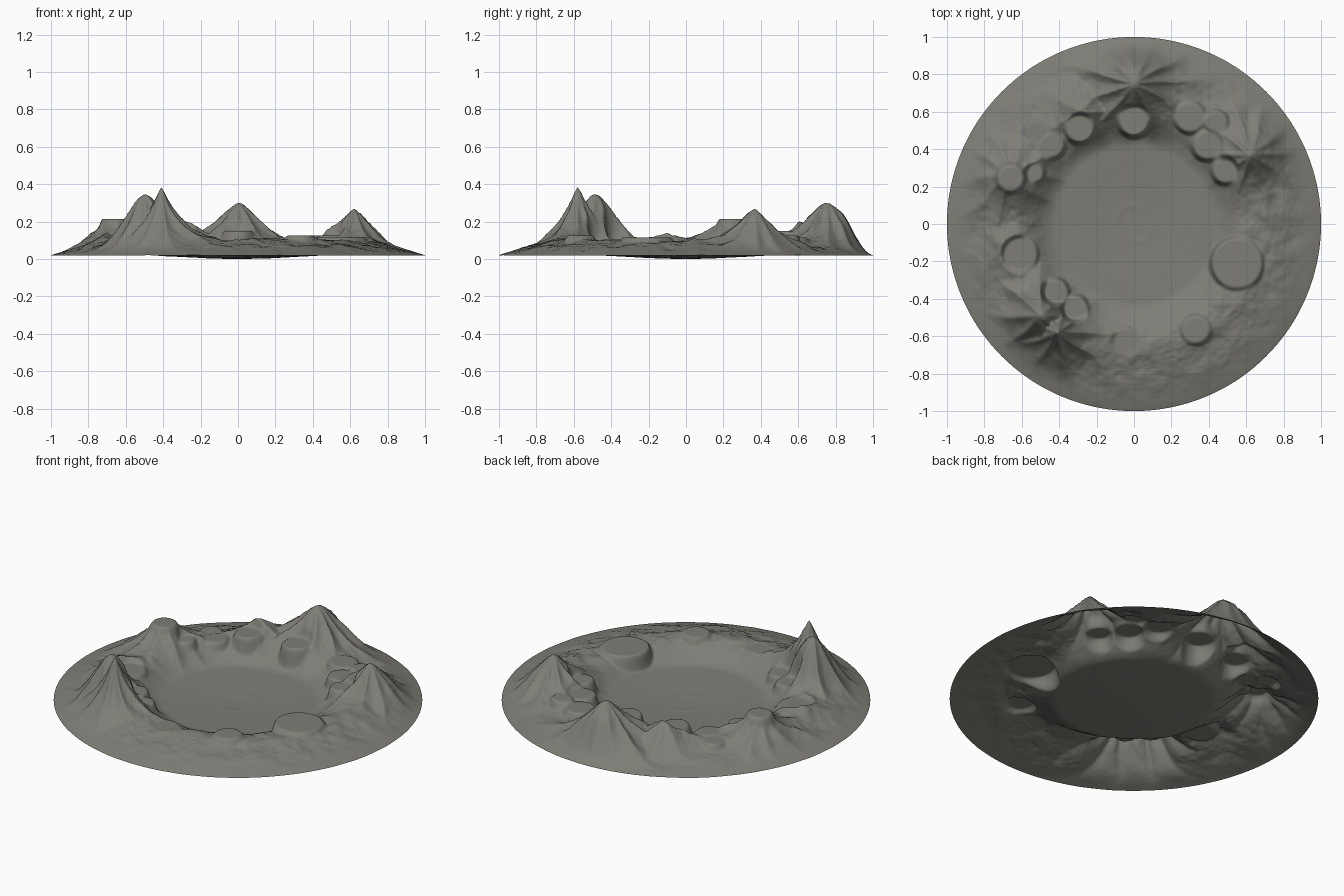
import bpy, bmesh, math
from mathutils import Vector, noise

cube = bpy.data.objects.get("Cube")
if cube:
    bpy.data.objects.remove(cube)

RINGS, SEGMENTS = 170, 440

# Mountains: x, y, height above bank, width, falloff power, flutes, outward stretch
MOUNTAINS = [
    (0, .75, .22, .16, 1.5, 11, .6),
    (.62, .37, .18, .125, 1.3, 10, .8),
    (-.41, -.58, .285, .105, 1.2, 9, 1),
    (-.5, -.49, .24, .13, 1.9, 8, 1),
    (-.66, .245, .13, .15, 1.6, 10, .9),
    (-.28, .6, .115, .12, 1.5, 7, 1),
    (-.67, -.13, .05, .12, 1.6, 5, 1),
]

# Flat pads: x, y, radius, top height
PADS = [
    (0, .55, .07, .15), (-.29, .51, .065, .15), (-.44, .42, .055, .115),
    (-.53, .5, .045, .11), (.3, .57, .07, .115), (.44, .545, .05, .125),
    (.39, .42, .065, .115), (.487, .283, .055, .125), (-.53, .27, .035, .14),
    (-.66, .245, .06, .215), (-.61, -.16, .08, .1), (-.42, -.36, .055, .105),
    (-.315, -.45, .055, .1), (.55, -.21, .125, .115), (.33, -.565, .065, .125),
    (-.04, -.63, .06, .1),
]


def smooth(a, b, t):
    t = max(0, min(1, (t - a) / (b - a)))
    return t * t * (3 - 2 * t)


def mountain(x, y, spec):
    """Fluted cone with radial ridges."""
    mx, my, height, width, power, flutes, stretch = spec
    dx, dy = x - mx, y - my
    d = math.hypot(dx, dy)
    if d > width * 4:
        return 0
    outward = (dx * mx + dy * my) / (math.hypot(mx, my) * max(d, .001))
    s = d / width * (1 + (stretch - 1) * max(0, outward))
    angle = math.atan2(dy, dx)
    wobble = noise.noise(Vector((x * 5, y * 5, 3)))
    ridge = abs(math.sin(angle * flutes / 2 + wobble)) - .6
    s *= 1 + .22 * ridge * smooth(0, .3, s)
    return height * math.exp(-s ** power)


def terrain(x, y):
    r = math.hypot(x, y)
    # Shallow bowl, faint centre ring and outer bank
    inner = smooth(.42, .63, r)
    bank = (.075 - .012 * y) * inner * min(1, (1 - r) / .3) ** .9
    z = .02 * smooth(0, .55, r) + bank
    z += .0015 * math.exp(-((r - .1) / .02) ** 2)
    # Mountains, where neighbours merge at the higher one
    peaks = max(mountain(x, y, m) for m in MOUNTAINS)
    z += peaks * smooth(.38, .55, r) * smooth(0, .17, 1 - r)
    # Eroded rock
    p = Vector((x, y, 0))
    rough = noise.fractal(p * 7, .8, 2.2, 5)
    z += rough * (.001 + .011 * inner * smooth(0, .2, 1 - r))
    # Level pads
    for px, py, radius, top in PADS:
        d = math.hypot(x - px, y - py)
        if d < radius + .03:
            z += (top - z) * (1 - smooth(radius, radius + .03, d))
    return max(z, 0)


# Terrain sheet
bm = bmesh.new()
centre = bm.verts.new((0, 0, terrain(0, 0)))
rings = []
for i in range(1, RINGS + 1):
    r = i / RINGS
    ring = []
    for j in range(SEGMENTS):
        a = math.tau * j / SEGMENTS
        x, y = r * math.cos(a), r * math.sin(a)
        ring.append(bm.verts.new((x, y, terrain(x, y))))
    rings.append(ring)
for j in range(SEGMENTS):
    k = (j + 1) % SEGMENTS
    bm.faces.new((centre, rings[0][j], rings[0][k]))
    for low, high in zip(rings, rings[1:]):
        bm.faces.new((low[j], high[j], high[k], low[k]))
mesh = bpy.data.meshes.new("crater_terrain")
bm.to_mesh(mesh)
bm.free()
mesh.shade_smooth()

# Rock colour
rock = bpy.data.materials.new("grey_rock")
rock.use_nodes = True
colour = (.21, .205, .18, 1)
rock.diffuse_color = colour
rock.node_tree.nodes["Principled BSDF"].inputs["Base Color"].default_value = colour
mesh.materials.append(rock)

crater = bpy.data.objects.new("crater_terrain", mesh)
bpy.context.collection.objects.link(crater)
